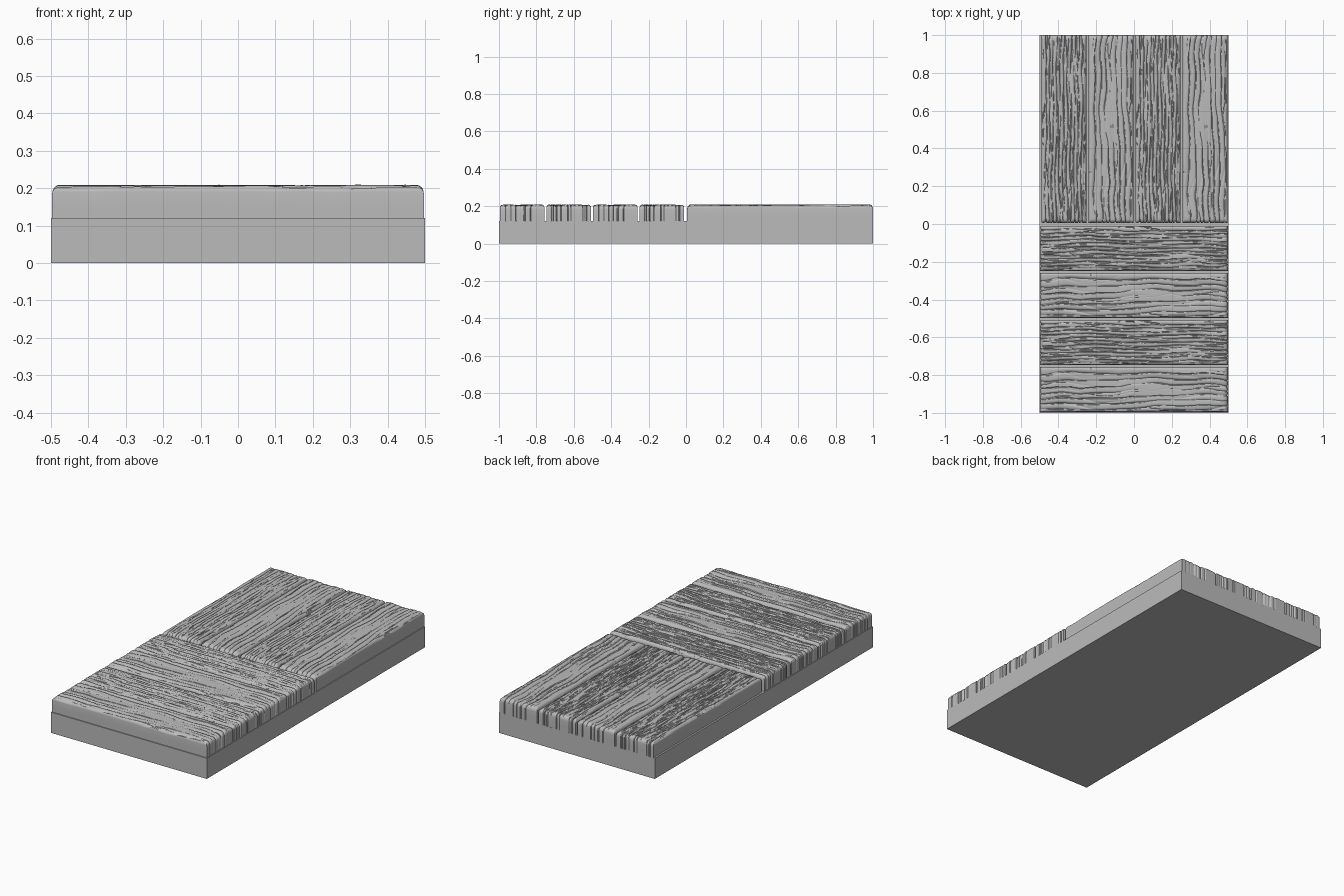
import bpy, bmesh, math
from mathutils import Vector, noise

cube = bpy.data.objects.get("Cube")
if cube:
    bpy.data.objects.remove(cube, do_unlink=True)

grey = bpy.data.materials.new("plain_grey")
grey.use_nodes = True
colour = (0.5, 0.5, 0.5, 1)
grey.diffuse_color = colour
grey.node_tree.nodes["Principled BSDF"].inputs["Base Color"].default_value = colour

BASE_TOP, PLANK_TOP = 0.12, 0.204
LENGTH, WIDTH, RADIUS = 0.994, 0.238, 0.02


def n(x, y, z):
    return noise.noise(Vector((x, y, z)))


def edge_profile(size, steps, radius):
    """Wall, rounded edge, top, rounded edge, wall: (position, drop, outward tilt)."""
    half, wall = size / 2, PLANK_TOP - BASE_TOP
    side = [(-half, wall, -1), (-half, (wall + radius) / 2, -1)]
    for k in range(6):
        a = math.pi / 2 * k / 5
        side.append((-half + radius * (1 - math.cos(a)), radius * (1 - math.sin(a)), -math.cos(a)))
    inner = half - radius
    top = [(-inner + 2 * inner * k / steps, 0, 0) for k in range(1, steps)]
    return side + top + [(-p, d, -t) for p, d, t in reversed(side)]


def grain(u, v, seed, count, wander, gap, depth):
    """Depth of the carved grain: two layers of wavy lines that fade in and out."""
    total = 0
    for layer in range(2):
        s = seed + layer * 7.3
        w = v * count / WIDTH * (1 - 0.35 * layer)
        w += wander * n(u * 3.2, v * 5, s) + 0.35 * n(u * 9, v * 14, s + 3)
        line = math.floor(w)
        f = w - line
        # each line is steep on one side and slopes away on the other
        cut = math.exp(-f * 6) if f < 0.88 else (f - 0.88) / 0.12
        strength = n(u * gap, line * 3.7 + 0.5, s + 5) * 1.5 + 0.6
        total += cut * min(max(strength, 0), 1) * (1 - 0.4 * layer)
    swell = 0.004 * n(u * 3, v * 16, seed + 11)
    return depth * total - swell - 0.003


def make_plank(name, seed, count, wander, gap, depth):
    bm = bmesh.new()
    along, across = edge_profile(LENGTH, 96, RADIUS), edge_profile(WIDTH, 100, 0.014)
    rows = []
    for x, drop_x, tilt_x in along:
        row = []
        for y, drop_y, tilt_y in across:
            drop = max(drop_x, drop_y)
            g = grain(x, y, seed, count, wander, gap, depth)
            up = math.sqrt(max(0, 1 - tilt_x ** 2)) * math.sqrt(max(0, 1 - tilt_y ** 2))
            inward = max(g, 0) * tilt_x * (1 - 0.8 * abs(tilt_y))
            row.append(bm.verts.new((x - inward, y, PLANK_TOP - drop - g * up)))
        rows.append(row)
    for a, b in zip(rows, rows[1:]):
        for k in range(len(a) - 1):
            bm.faces.new((a[k], b[k], b[k + 1], a[k + 1]))
    bmesh.ops.remove_doubles(bm, verts=bm.verts, dist=0.0002)
    bmesh.ops.recalc_face_normals(bm, faces=bm.faces)
    mesh = bpy.data.meshes.new(name)
    bm.to_mesh(mesh)
    bm.free()
    mesh.materials.append(grey)
    mesh.shade_smooth()
    mesh.set_sharp_from_angle(angle=math.radians(50))
    return mesh


# Plain slab under the planks
bpy.ops.mesh.primitive_cube_add(size=1, location=(0, 0, BASE_TOP / 2))
base = bpy.context.object
base.name = "base_slab"
base.scale = (1, 2, BASE_TOP)
base.data.materials.append(grey)

# Two kinds of plank: broad wavy grain and fine broken grain
wavy = make_plank("wavy_plank", 2.4, 8, 1.1, 2.2, 0.009)
rough = make_plank("rough_plank", 31.7, 12, 0.8, 6, 0.011)

# Front half runs left to right, back half is the same set turned a quarter
for half, turn in (("front", 0), ("back", math.pi / 2)):
    for k in range(4):
        offset = -0.376 + 0.249 * k
        plank = bpy.data.objects.new(f"{half}_plank_{k + 1}", (wavy, rough)[k % 2])
        plank.rotation_euler.z = turn
        plank.location = (-offset, 0.503, 0) if turn else (0, offset - 0.5, 0)
        bpy.context.collection.objects.link(plank)
